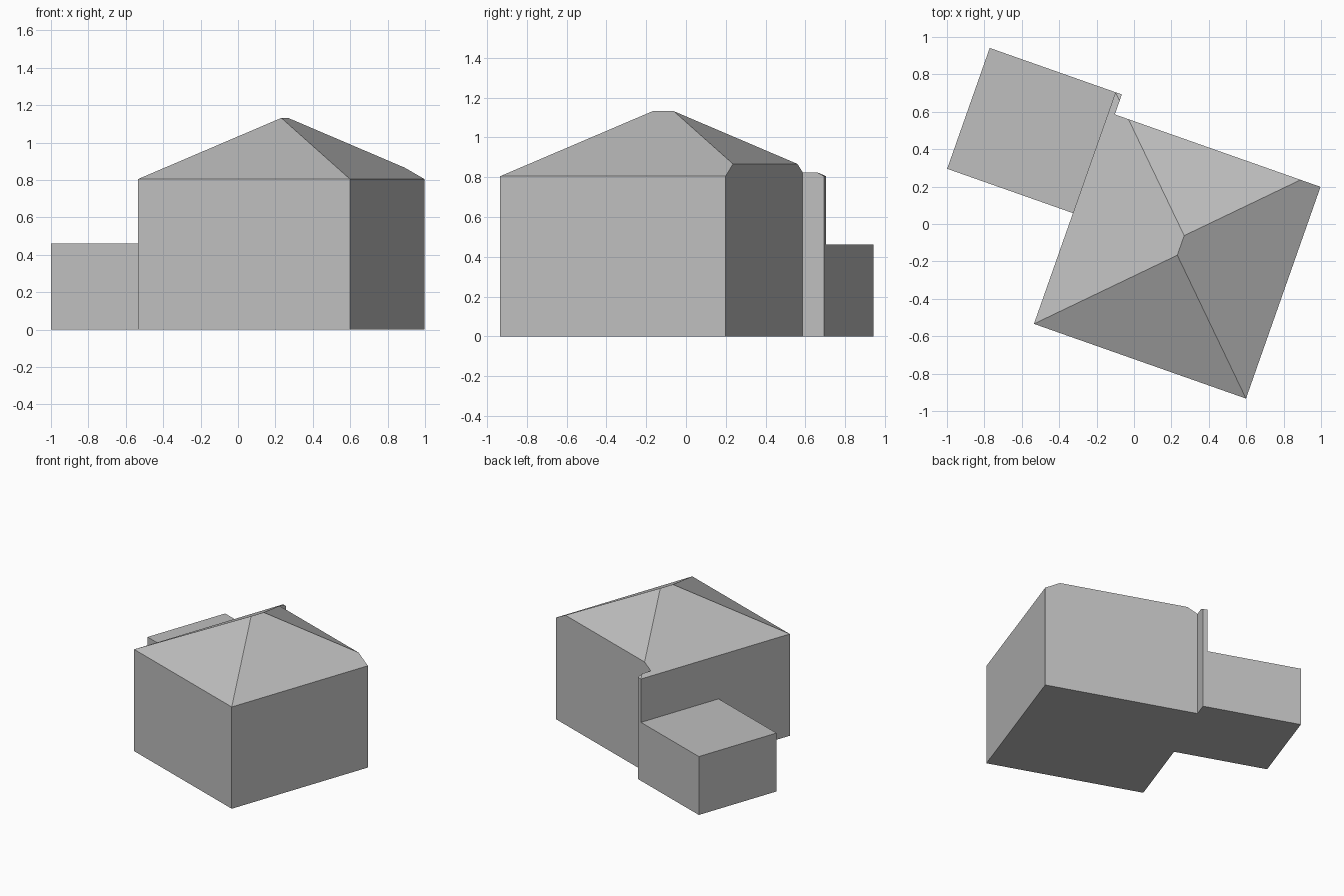
import bpy, bmesh, math
from mathutils import Matrix, Vector

cube = bpy.data.objects.get("Cube")
if cube:
    bpy.data.objects.remove(cube, do_unlink=True)

# Plan dimensions, measured from the front corner along the walls
WIDTH, DEPTH = 1.202, 1.313
NOTCH_X, NOTCH_Y = 0.036, 1.20
EAVE, RIDGE = 0.805, 1.132
WING_WIDTH, WING_START, WING_HEIGHT = 0.713, 0.628, 0.462
PLACE = Matrix.Translation((-0.535, -0.534, 0)) @ Matrix.Rotation(math.radians(-19.4), 4, "Z")

grey = bpy.data.materials.new("light grey")
grey.use_nodes = True
colour = (0.52, 0.52, 0.52, 1)
grey.diffuse_color = colour
grey.node_tree.nodes["Principled BSDF"].inputs["Base Color"].default_value = colour


def prism(outline, height):
    """Closed upright solid over a plan outline."""
    bm = bmesh.new()
    base = bm.faces.new([bm.verts.new((x, y, 0)) for x, y in outline])
    top = bmesh.ops.extrude_face_region(bm, geom=[base], use_keep_orig=True)
    verts = [g for g in top["geom"] if isinstance(g, bmesh.types.BMVert)]
    bmesh.ops.translate(bm, verts=verts, vec=(0, 0, height))
    return bm


def finish(bm, name):
    bmesh.ops.recalc_face_normals(bm, faces=bm.faces)
    mesh = bpy.data.meshes.new(name)
    bm.transform(PLACE)
    bm.to_mesh(mesh)
    bm.free()
    mesh.materials.append(grey)
    obj = bpy.data.objects.new(name, mesh)
    bpy.context.collection.objects.link(obj)


# Main house: notched block trimmed by the four slopes of a hipped roof
house = prism([(0, 0), (WIDTH, 0), (WIDTH, NOTCH_Y), (NOTCH_X, NOTCH_Y),
               (NOTCH_X, DEPTH), (0, DEPTH)], 2)
rise, run = RIDGE - EAVE, WIDTH / 2
for x, y, dx, dy in [(0, 0, -1, 0), (WIDTH, 0, 1, 0), (0, 0, 0, -1), (0, DEPTH, 0, 1)]:
    bmesh.ops.bisect_plane(
        house, geom=house.verts[:] + house.edges[:] + house.faces[:], dist=1e-5,
        plane_co=(x, y, EAVE), plane_no=Vector((dx * rise, dy * rise, run)).normalized(),
        clear_outer=True)
    rim = [e for e in house.edges if e.is_boundary]
    bmesh.ops.holes_fill(house, edges=rim, sides=0)
finish(house, "main_house")

# Low flat-roofed wing against the side wall
wing = prism([(-WING_WIDTH, WING_START), (0, WING_START), (0, DEPTH), (-WING_WIDTH, DEPTH)],
             WING_HEIGHT)
finish(wing, "side_wing")
